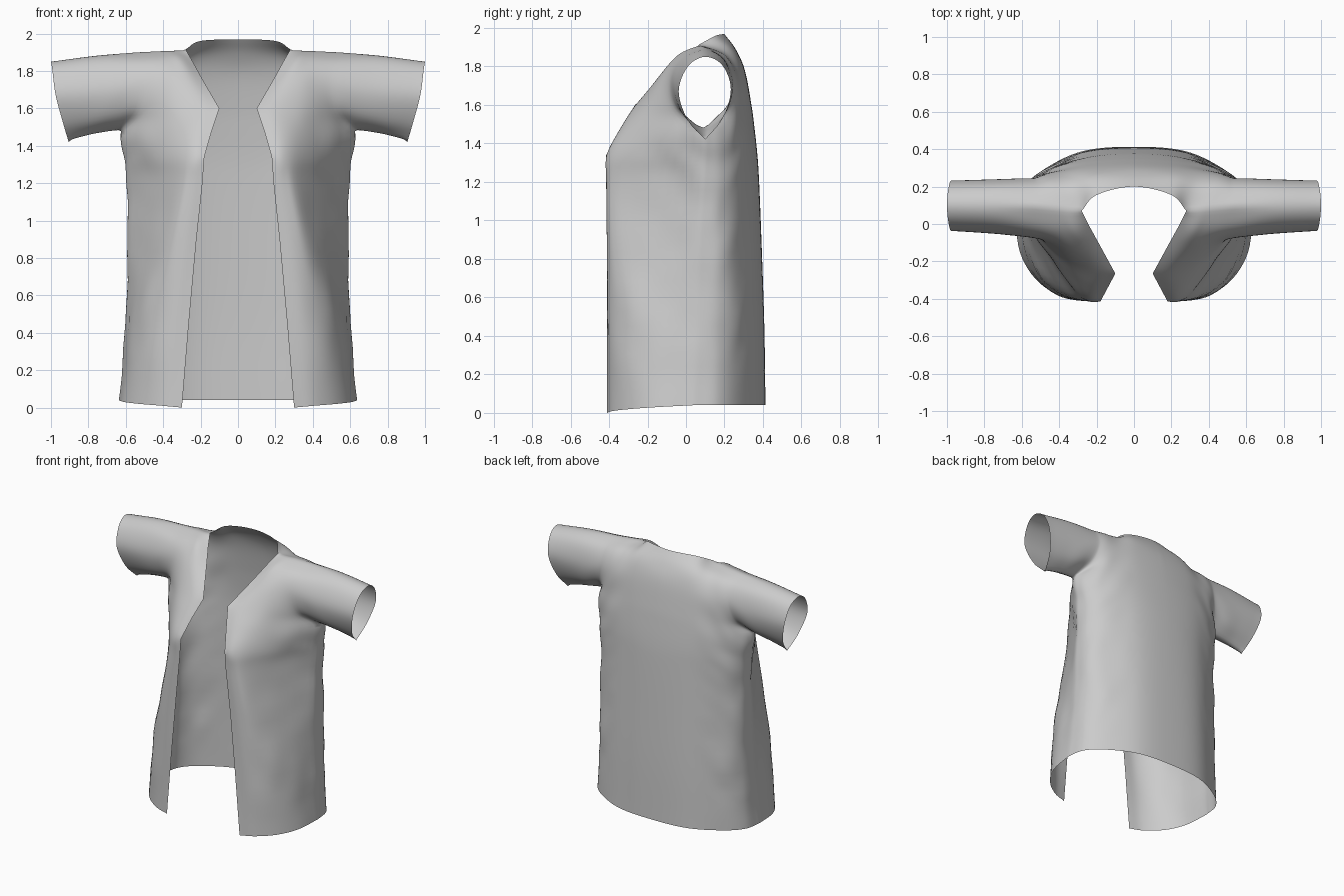
import bpy, bmesh, math
from mathutils import Vector as V, noise

if "Cube" in bpy.data.objects:
    bpy.data.objects.remove(bpy.data.objects["Cube"])

NV = 6        # samples per control row
ARM = 5       # control row at armpit height


def spline(pts, n, breaks=()):
    """Catmull-Rom through pts, with sharp corners at the break indices."""
    pts = [V(p) for p in pts]
    cuts = [0, *breaks, len(pts) - 1]
    out = [pts[0]]
    for a, b in zip(cuts, cuts[1:]):
        s = pts[a:b + 1]
        s = [2 * s[0] - s[1]] + s + [2 * s[-1] - s[-2]]
        for i in range(1, len(s) - 2):
            p0, p1, p2, p3 = s[i - 1:i + 3]
            for k in range(1, n + 1):
                t = k / n
                out.append(0.5 * (2 * p1 + (p2 - p0) * t + (2 * p0 - 5 * p1 + 4 * p2 - p3) * t * t
                                  + (3 * p1 - p0 - 3 * p2 + p3) * t ** 3))
    return out


def add_grid(bm, rows):
    g = [[bm.verts.new(p) for p in r] for r in rows]
    for r0, r1 in zip(g, g[1:]):
        for i in range(len(r0) - 1):
            bm.faces.new((r0[i], r0[i + 1], r1[i + 1], r1[i]))


# Front panel: opening edge -> side seam, hem -> armpit
heights = [.04, .45, .9, 1.2, 1.34, 1.48]
front_low = [
    [(.30, -.41), (.41, -.38), (.53, -.29), (.61, -.15), (.637, .04)],
    [(.263, -.41), (.37, -.395), (.485, -.315), (.562, -.15), (.60, .05)],
    [(.222, -.41), (.30, -.408), (.375, -.362), (.48, -.16), (.59, .06)],
    [(.19, -.415), (.25, -.41), (.315, -.37), (.45, -.16), (.595, .08)],
    [(.18, -.415), (.24, -.408), (.325, -.34), (.47, -.145), (.61, .09)],
    [(.14, -.34), (.23, -.335), (.335, -.27), (.48, -.115), (.63, .09)],
]
front = [[(x, y, z) for x, y in r] for z, r in zip(heights, front_low)]
front[0] = [(x, y, .01 * i) for i, (x, y, z) in enumerate(front[0])]
# Front panel: chest to shoulder seam
neck, tip = V((.28, .07, 1.915)), V((.54, .10, 1.905))
front += [
    [(.10, -.265, 1.6), (.21, -.258, 1.6), (.33, -.212, 1.6), (.43, -.14, 1.6), (.535, -.05, 1.58)],
    [(.19, -.10, 1.755), (.26, -.13, 1.76), (.34, -.125, 1.76), (.42, -.10, 1.75), (.50, -.08, 1.72)],
    [(.245, .0, 1.855), (.31, -.035, 1.865), (.37, -.03, 1.86), (.44, -.03, 1.85), (.52, -.025, 1.84)],
    [neck.lerp(tip, i / 4) for i in range(5)],
]

# Back panel: side seam -> centre back
back_low = [
    [(.61, .17), (.50, .28), (.28, .388), (0, .413)],
    [(.585, .175), (.49, .28), (.27, .383), (0, .407)],
    [(.578, .175), (.485, .27), (.27, .367), (0, .392)],
    [(.58, .185), (.49, .27), (.27, .356), (0, .38)],
    [(.585, .19), (.49, .275), (.27, .35), (0, .371)],
    [(.585, .20), (.485, .275), (.27, .337), (0, .356)],
]
back = [[f[4]] + [(x, y, z) for x, y in r] for z, r, f in zip(heights, back_low, front)]
back += [
    [(.57, .21, 1.58), (.50, .255, 1.6), (.41, .285, 1.6), (.24, .325, 1.6), (0, .34, 1.6)],
    [(.53, .245, 1.72), (.47, .26, 1.74), (.37, .273, 1.75), (.22, .296, 1.77), (0, .306, 1.78)],
    [(.53, .20, 1.84), (.445, .205, 1.855), (.335, .203, 1.87), (.215, .246, 1.885), (0, .258, 1.89)],
    [tip, tip.lerp(neck, .5), neck, (.20, .155, 1.96), (0, .20, 1.968)],
]

bm = bmesh.new()

# Sharp corners down the opening edge, and a corner at the armpit
fcols = [spline(c, NV, range(1, 9) if i == 0 else (ARM,) if i == 4 else ())
         for i, c in enumerate(zip(*front))]
add_grid(bm, [spline(r, 5) for r in zip(*fcols)])

bcols = [spline(c, NV, (ARM,) if i == 0 else ()) for i, c in enumerate(zip(*back))]
brows = []
for j, r in enumerate(zip(*bcols)):
    mirrored = V((-r[3].x, r[3].y, r[3].z))       # keeps the centre back smooth
    corner = (2,) if j == len(bcols[0]) - 1 else ()
    brows.append(spline([*r, mirrored], 10, corner)[:-10])
add_grid(bm, brows)

# Sleeve: armhole -> mid ring -> cuff (armpit, up the front, over, down the back)
mid = [(.76, .10, 1.46), (.73, -.01, 1.54), (.73, -.055, 1.69), (.74, .0, 1.83), (.76, .10, 1.882),
       (.74, .20, 1.83), (.73, .24, 1.69), (.74, .20, 1.55), (.76, .10, 1.46)]
cuff = [(.905, .10, 1.42), (.935, .01, 1.52), (.975, -.038, 1.67), (.992, .01, 1.80), (1.0, .10, 1.85),
        (.992, .19, 1.805), (.975, .233, 1.68), (.935, .19, 1.53), (.905, .10, 1.42)]
armhole = fcols[4][ARM * NV:] + bcols[0][ARM * NV:][::-1][1:]
rings = zip(armhole, spline(mid, NV), spline(cuff, NV))
add_grid(bm, [spline(r, 8) for r in rings])

bmesh.ops.remove_doubles(bm, verts=bm.verts, dist=.0008)
bmesh.ops.recalc_face_normals(bm, faces=bm.faces)

# Relax the seams, then add soft cloth folds around the side and underarm
inner = [v for v in bm.verts if not v.is_boundary]
for _ in range(3):
    bmesh.ops.smooth_vert(bm, verts=inner, factor=.5,
                          use_axis_x=True, use_axis_y=True, use_axis_z=True)
bm.normal_update()
for v in inner:
    side = min(1, max(0, abs(v.co.x) - .3) / .2) * min(1, max(0, .8 - v.co.x) / .2)
    low = min(1, max(0, v.co.z - .04) / .3) * min(1, max(0, 1.75 - v.co.z) / .2)
    fold = noise.noise(V((v.co.x * 5, v.co.y * 7, v.co.z * 6.5 + v.co.x * 4)))
    under = math.exp(-((v.co - V((.58, 0, 1.45))).length / .2) ** 2)
    v.co += v.normal * fold * side * low * (.009 + .012 * under)

me = bpy.data.meshes.new("open_shirt")
bm.to_mesh(me)
bm.free()
shirt = bpy.data.objects.new("open_shirt", me)
bpy.context.collection.objects.link(shirt)

# Other half
m = shirt.modifiers.new("mirror", 'MIRROR')
m.use_clip = True
m.merge_threshold = .001
for p in me.polygons:
    p.use_smooth = True
